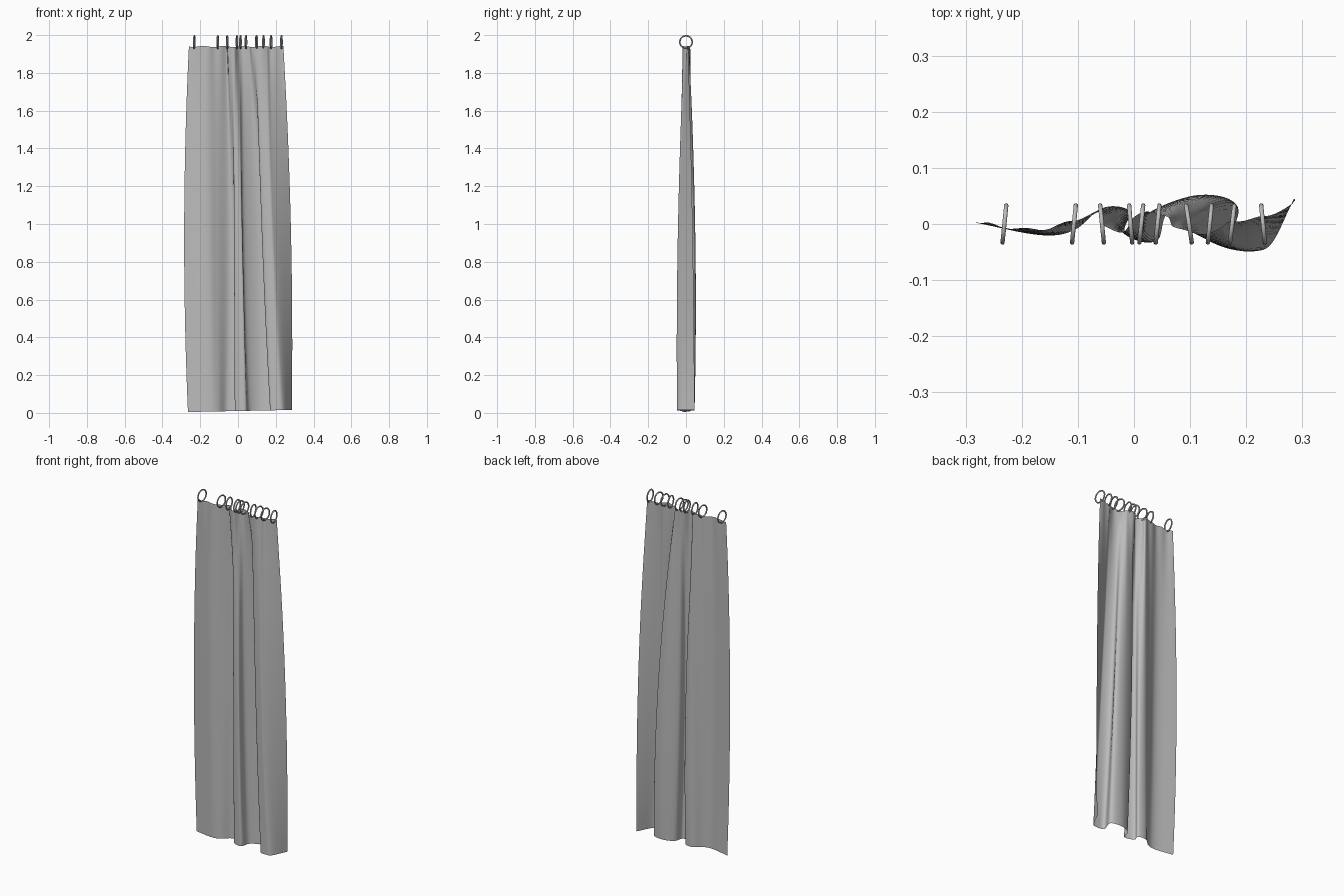
import bpy
import bmesh
from math import pi, sin
from mathutils import Vector

cube = bpy.data.objects.get("Cube")
if cube:
    bpy.data.objects.remove(cube, do_unlink=True)


def make_material(name, shade):
    material = bpy.data.materials.new(name)
    material.use_nodes = True
    colour = (shade, shade, shade, 1)
    material.diffuse_color = colour
    material.node_tree.nodes["Principled BSDF"].inputs["Base Color"].default_value = colour
    return material


grey = make_material("curtain_grey", 0.5)

# Fold paths (x, y) across the cloth at the hem, the middle and the heading
HEM = [(-.265, 0), (-.16, -.02), (-.105, -.01), (-.06, .025), (-.01, .02),
       (-.015, -.015), (.04, -.03), (.06, .02), (.12, .045), (.185, .03),
       (.17, -.035), (.21, -.047), (.245, -.035), (.285, .045)]
MIDDLE = [(-.285, .003), (-.17, -.018), (-.11, 0), (-.05, .03), (-.015, .02),
          (-.02, -.015), (.02, -.025), (.03, .02), (.1, .048), (.15, .035),
          (.125, -.02), (.17, -.042), (.2, -.03), (.28, .035)]
HEADING = [(-.26, 0), (-.18, -.01), (-.107, .005), (-.06, .02), (-.055, -.005),
           (-.02, -.012), (0, .012), (.03, .02), (.06, .015), (.07, -.005),
           (.1, -.015), (.15, -.012), (.175, .005), (.24, .012)]
BOTTOM, TOP = .01, 1.94
ROWS, STEPS = 40, 8


def smooth_path(points):
    """Sample a Catmull-Rom curve through the points."""
    p = [Vector(q) for q in points]
    p = [2 * p[0] - p[1]] + p + [2 * p[-1] - p[-2]]
    samples = []
    for i in range(1, len(p) - 2):
        a, b, c, d = p[i - 1:i + 3]
        for s in range(STEPS):
            t = s / STEPS
            samples.append(b + t / 2 * ((c - a) + t * (2 * a - 5 * b + 4 * c - d)
                                        + t * t * (3 * (b - c) + d - a)))
    return samples + [p[-2]]


# Cloth lofted through the three fold paths
def build_curtain():
    paths = [smooth_path(points) for points in (HEM, MIDDLE, HEADING)]
    bm = bmesh.new()
    grid = []
    for r in range(ROWS + 1):
        t = r / ROWS
        weights = ((1 - t) * (1 - 2 * t), 4 * t * (1 - t), t * (2 * t - 1))
        row = []
        for hem, middle, heading in zip(*paths):
            q = weights[0] * hem + weights[1] * middle + weights[2] * heading
            gather = .003 * sin(90 * q.x) * t ** 8
            z = BOTTOM + (TOP - BOTTOM) * t
            z += .003 * sin(60 * q.x) * t ** 20 + .02 * q.x * (1 - t)
            row.append(bm.verts.new((q.x, q.y + gather, z)))
        grid.append(row)
    for low, high in zip(grid, grid[1:]):
        for i in range(len(low) - 1):
            face = bm.faces.new((low[i], low[i + 1], high[i + 1], high[i]))
            face.smooth = True
    mesh = bpy.data.meshes.new("curtain_cloth")
    bm.to_mesh(mesh)
    bm.free()
    mesh.materials.append(grey)
    cloth = bpy.data.objects.new("curtain_cloth", mesh)
    bpy.context.collection.objects.link(cloth)


build_curtain()

# Hanging rings: position along the rod and slight twist
RINGS = [(-.231, -.1), (-.107, -.1), (-.057, .1), (-.006, .08), (.013, -.1),
         (.042, -.1), (.098, .15), (.135, -.1), (.175, -.12), (.23, .1)]
for number, (x, twist) in enumerate(RINGS, 1):
    bpy.ops.mesh.primitive_torus_add(
        major_radius=.033, minor_radius=.004, major_segments=32, minor_segments=10,
        location=(x, 0, 1.963), rotation=(0, pi / 2, twist))
    ring = bpy.context.object
    ring.name = f"curtain_ring_{number}"
    ring.data.materials.append(grey)
    bpy.ops.object.shade_smooth()
